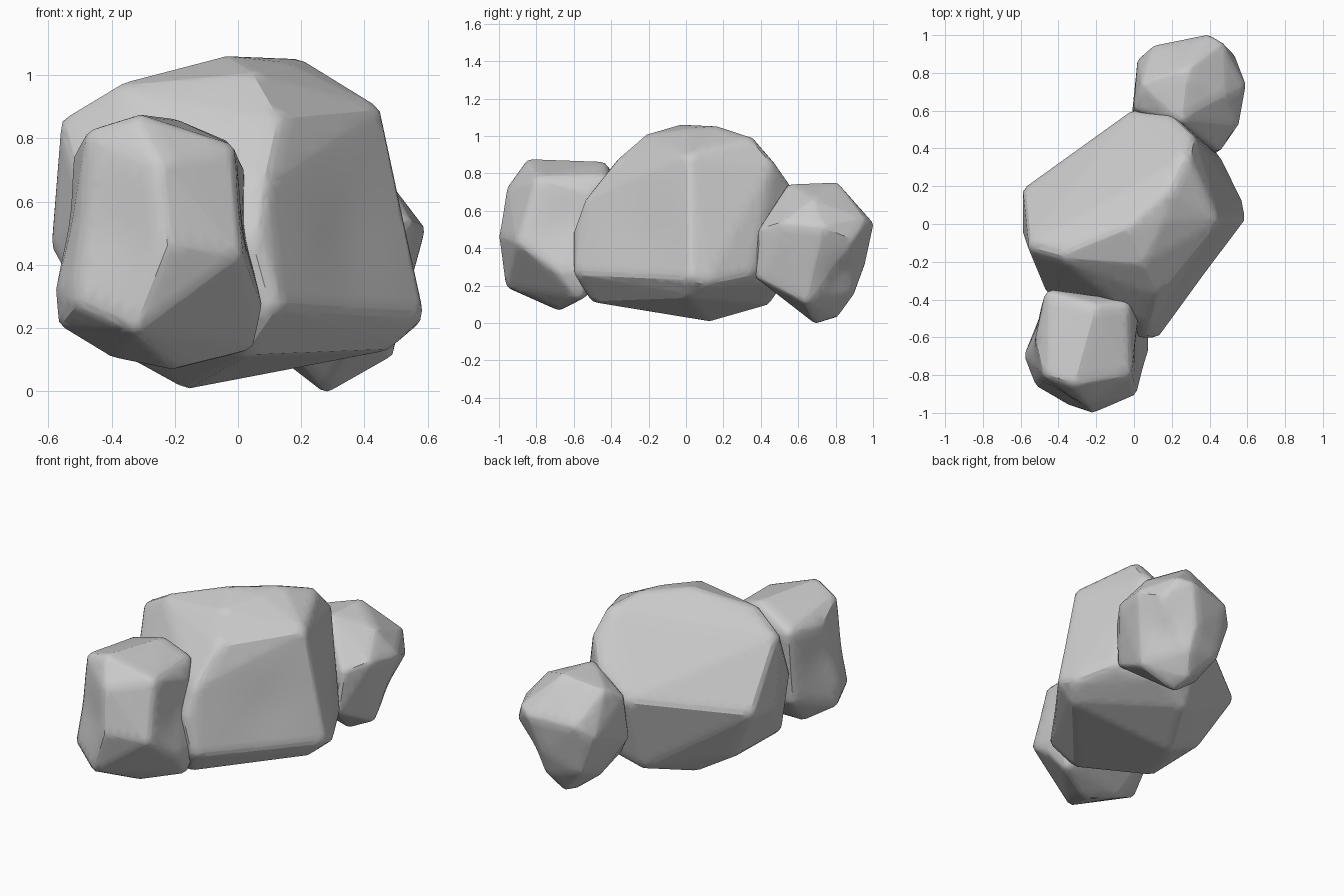
import bpy, bmesh, math
from mathutils import Vector


def rock(name, corners, r, dents):
    """Rounded convex boulder: hull of small balls at each corner, then softly dented faces."""
    pts = [Vector(c) for c in corners]
    lo = Vector([min(p[i] for p in pts) for i in range(3)])
    hi = Vector([max(p[i] for p in pts) for i in range(3)])
    mid = (lo + hi) / 2
    half = (hi - lo) / 2
    bm = bmesh.new()
    ball = bmesh.new()
    bmesh.ops.create_icosphere(ball, subdivisions=2, radius=r)
    offsets = [v.co.copy() for v in ball.verts]
    ball.free()
    for p in pts:
        # inset so the rounded corners keep the overall size
        q = Vector([mid[i] + (p[i] - mid[i]) * (1 - r / half[i]) for i in range(3)])
        for o in offsets:
            bm.verts.new(q + o)
    res = bmesh.ops.convex_hull(bm, input=bm.verts[:])
    junk = {g for g in res["geom_interior"] + res["geom_unused"] if isinstance(g, bmesh.types.BMVert)}
    bmesh.ops.delete(bm, geom=list(junk), context='VERTS')
    # refine the long edges so the faces can bend
    for _ in range(4):
        long_edges = [e for e in bm.edges if e.calc_length() > 0.07]
        if not long_edges:
            break
        bmesh.ops.subdivide_edges(bm, edges=long_edges, cuts=1)
        bmesh.ops.triangulate(bm, faces=bm.faces[:])
    for centre, push, size in dents:
        c, d = Vector(centre), Vector(push)
        for v in bm.verts:
            v.co += d * math.exp(-(v.co - c).length_squared / size ** 2)
    bmesh.ops.recalc_face_normals(bm, faces=bm.faces[:])
    me = bpy.data.meshes.new(name)
    bm.to_mesh(me)
    bm.free()
    ob = bpy.data.objects.new(name, me)
    bpy.context.collection.objects.link(ob)
    bpy.context.view_layer.objects.active = ob
    ob.select_set(True)
    bpy.ops.object.shade_smooth_by_angle(angle=math.radians(30))
    ob.select_set(False)


# Large middle boulder
rock("large_boulder", [
    (-0.04, -0.03, 1.06), (0.2, 0.18, 1.05), (0.15, 0.02, 1.04), (0.29, 0.36, 0.99), (0.31, 0.47, 0.86),
    (-0.38, -0.17, 0.97), (-0.56, -0.12, 0.86), (0.44, 0.03, 0.9), (0.04, -0.2, 1.01), (0.12, -0.36, 0.87),
    (-0.59, 0.17, 0.48), (-0.59, -0.03, 0.47), (0.01, 0.6, 0.57), (0.2, 0.58, 0.7), (0.07, -0.54, 0.64),
    (-0.46, -0.36, 0.5), (0.05, -0.6, 0.47), (0.11, -0.6, 0.25), (0.02, -0.52, 0.12),
    (-0.42, -0.34, 0.15), (0.585, 0.04, 0.22), (0.57, 0.12, 0.2), (0.5, 0.03, 0.14),
    (0.45, 0.36, 0.25), (0.2, 0.52, 0.2), (-0.17, 0.14, 0.01), (-0.41, 0.08, 0.15), (0.0, 0.45, 0.1),
], 0.06, [((0.38, -0.25, 0.5), (-0.008, 0.008, 0), 0.2)])

# Smaller boulder at the front
rock("front_boulder", [
    (-0.32, -0.85, 0.875), (-0.47, -0.8, 0.83), (-0.2, -0.42, 0.86), (-0.46, -0.35, 0.77),
    (-0.03, -0.41, 0.79), (-0.02, -0.8, 0.78), (-0.25, -0.95, 0.74), (-0.52, -0.6, 0.75),
    (-0.22, -1.0, 0.46), (0.01, -0.9, 0.43), (-0.33, -0.96, 0.19), (-0.58, -0.7, 0.3),
    (-0.57, -0.68, 0.21), (-0.52, -0.85, 0.27), (0.08, -0.53, 0.25), (0.08, -0.65, 0.25), (0.05, -0.56, 0.13),
    (-0.2, -0.68, 0.07), (-0.4, -0.6, 0.11), (-0.46, -0.4, 0.3), (-0.04, -0.4, 0.25), (0.02, -0.5, 0.71),
], 0.05, [((-0.58, -0.6, 0.54), (0.02, 0, 0), 0.17), ((0.05, -0.62, 0.52), (-0.03, 0, 0), 0.17),
          ((-0.42, -0.95, 0.5), (0.01, 0.015, 0), 0.15)])

# Smaller boulder at the back
rock("back_boulder", [
    (0.28, 0.81, 0.75), (0.25, 0.55, 0.74), (0.04, 0.74, 0.69), (0.48, 0.68, 0.66),
    (0.59, 0.74, 0.52), (0.55, 0.52, 0.54), (0.46, 0.39, 0.5), (0.43, 0.37, 0.25),
    (0.4, 1.0, 0.54), (0.47, 0.96, 0.56), (0.1, 0.94, 0.52), (0.02, 0.87, 0.45), (-0.01, 0.58, 0.35),
    (0.0, 0.62, 0.62), (0.53, 0.9, 0.46), (0.28, 0.7, 0.0), (0.48, 0.64, 0.11), (0.33, 0.89, 0.15),
    (0.33, 0.95, 0.31), (0.27, 0.8, 0.03), (0.12, 0.68, 0.12), (0.11, 0.87, 0.2), (0.1, 0.5, 0.2),
], 0.04, [((0.5, 0.85, 0.25), (-0.02, -0.015, 0), 0.12)])
